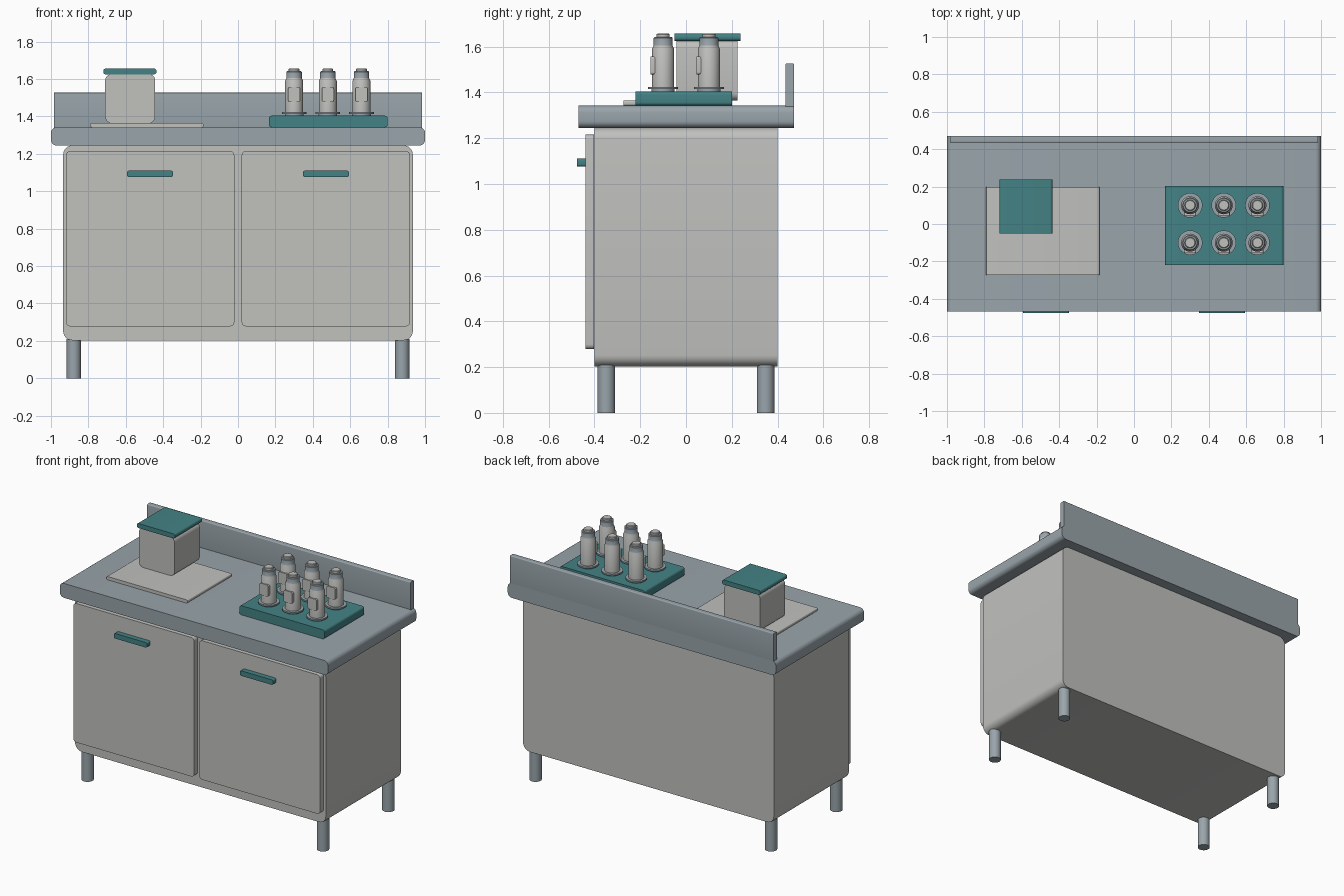
import bpy, bmesh, math
from mathutils import Vector

if "Cube" in bpy.data.objects:
    bpy.data.objects.remove(bpy.data.objects["Cube"])


def material(name, srgb):
    m = bpy.data.materials.new(name)
    lin = [((c + 0.055) / 1.055) ** 2.4 for c in srgb]
    m.diffuse_color = (*lin, 1)
    m.use_nodes = True
    m.node_tree.nodes["Principled BSDF"].inputs["Base Color"].default_value = m.diffuse_color
    return m


LIGHT = material("warm light grey", (0.755, 0.755, 0.745))
STEEL = material("blue grey", (0.60, 0.645, 0.67))
TEAL = material("teal", (0.265, 0.51, 0.52))


def finish(name, bm, mats):
    bmesh.ops.recalc_face_normals(bm, faces=bm.faces)
    me = bpy.data.meshes.new(name)
    bm.to_mesh(me)
    bm.free()
    ob = bpy.data.objects.new(name, me)
    bpy.context.collection.objects.link(ob)
    for m in mats:
        me.materials.append(m)
    bpy.ops.object.select_all(action='DESELECT')
    ob.select_set(True)
    bpy.context.view_layer.objects.active = ob
    bpy.ops.object.shade_smooth_by_angle(angle=math.radians(35))
    return ob


def slab(name, x, y, z, r, mat, axis='Y'):
    """Rounded rectangle extruded along one axis (Y or X)."""
    (x0, x1), (y0, y1), (z0, z1) = x, y, z
    u0, u1, d0, d1 = (x0, x1, y0, y1) if axis == 'Y' else (y0, y1, x0, x1)
    corners = [(u1 - r, z1 - r), (u0 + r, z1 - r), (u0 + r, z0 + r), (u1 - r, z0 + r)]
    bm = bmesh.new()
    ring = []
    for i, (cu, cz) in enumerate(corners):
        for k in range(7):
            a = math.pi / 2 * (i + k / 6)
            u, w = cu + r * math.cos(a), cz + r * math.sin(a)
            ring.append(bm.verts.new((u, d0, w) if axis == 'Y' else (d0, u, w)))
    face = bm.faces.new(ring)
    out = bmesh.ops.extrude_face_region(bm, geom=[face])["geom"]
    shift = Vector((0, d1 - d0, 0) if axis == 'Y' else (d1 - d0, 0, 0))
    bmesh.ops.translate(bm, vec=shift, verts=[g for g in out if isinstance(g, bmesh.types.BMVert)])
    return finish(name, bm, [mat])


def lathe(name, cx, cy, profile, mats, rule=None, n=32):
    """Closed solid of revolution from (radius, z) points."""
    bm = bmesh.new()
    rings = [[bm.verts.new((cx + r * math.cos(2 * math.pi * i / n),
                            cy + r * math.sin(2 * math.pi * i / n), z)) for i in range(n)]
             for r, z in profile]
    for j, (a, b) in enumerate(zip(rings, rings[1:])):
        for i in range(n):
            k = (i + 1) % n
            f = bm.faces.new((a[i], a[k], b[k], b[i]))
            f.material_index = rule(j) if rule else 0
    bm.faces.new(rings[0][::-1])
    bm.faces.new(rings[-1])
    return finish(name, bm, mats)


# Cabinet, worktop and splashback
slab("cabinet_body", (-0.935, 0.935), (-0.40, 0.40), (0.203, 1.245), 0.05, LIGHT)
slab("worktop", (-1, 1), (-0.469, 0.471), (1.245, 1.342), 0.03, STEEL)
slab("splashback", (-0.983, 0.983), (0.435, 0.471), (1.335, 1.527), 0.006, STEEL, 'X')

# Doors, handles and legs, one set per side
for s, side in ((-1, "left"), (1, "right")):
    slab(f"{side}_door", sorted((s * 0.02, s * 0.92)), (-0.44, -0.402), (0.278, 1.215), 0.022, LIGHT)
    slab(f"{side}_handle", sorted((s * 0.347, s * 0.593)), (-0.475, -0.44), (1.076, 1.11), 0.01, TEAL)
    for t, end in ((-1, "front"), (1, "back")):
        lathe(f"{end}_{side}_leg", s * 0.878, t * 0.348, [(0.038, 0), (0.038, 0.21)], [STEEL])

# Board with a lidded container
slab("board", (-0.79, -0.185), (-0.273, 0.197), (1.342, 1.364), 0.008, LIGHT)
slab("container", (-0.71, -0.443), (-0.042, 0.226), (1.364, 1.627), 0.035, LIGHT)
slab("container_lid", (-0.72, -0.436), (-0.05, 0.238), (1.625, 1.656), 0.013, TEAL)

# Tray with six bottles
slab("bottle_tray", (0.165, 0.80), (-0.22, 0.202), (1.342, 1.404), 0.015, TEAL)
BOTTLE = [(0.05, 1.404), (0.05, 1.414), (0.066, 1.414), (0.066, 1.424), (0.048, 1.424),
          (0.048, 1.59), (0.041, 1.605), (0.041, 1.638), (0.037, 1.642), (0.029, 1.642),
          (0.029, 1.653), (0.025, 1.656)]
for i, bx in enumerate((0.30, 0.48, 0.66)):
    for j, by in enumerate((-0.10, 0.10)):
        tag = 2 * i + j + 1
        lathe(f"bottle_{tag}", bx, by, BOTTLE, [LIGHT, STEEL],
              lambda k: 1 if k < 4 or 6 <= k <= 8 else 0)
        slab(f"bottle_label_{tag}", (bx - 0.032, bx + 0.032), (by - 0.054, by - 0.03),
             (1.478, 1.557), 0.01, LIGHT)
